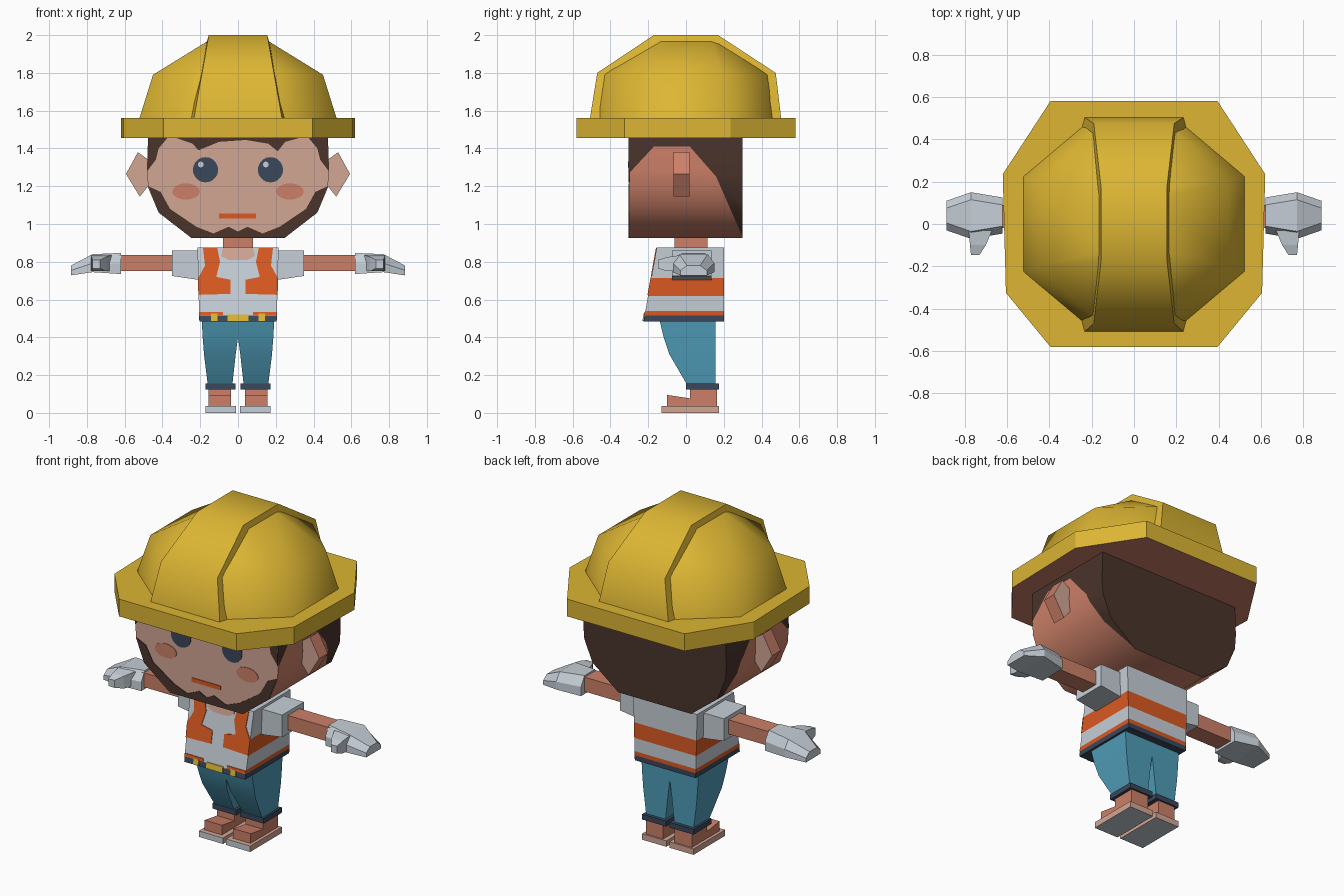
import bpy, bmesh, math
from mathutils import Vector

if "Cube" in bpy.data.objects:
    bpy.data.objects.remove(bpy.data.objects["Cube"])

# ---- colours ----
def lin(h):
    c = [int(h[i:i + 2], 16) / 255 for i in (0, 2, 4)]
    return [v / 12.92 if v < 0.04 else ((v + 0.055) / 1.055) ** 2.4 for v in c] + [1]

MATS = {}
for name, h in dict(yellow="DDB633", hair_brown="4A332B", skin="CC8068", pale_skin="D2A694",
                    light_grey="C6CFD7", orange="DB5A22", teal="4F9CB8", navy="3A475B").items():
    m = bpy.data.materials.new(name)
    m.diffuse_color = lin(h)
    m.use_nodes = True
    m.node_tree.nodes["Principled BSDF"].inputs["Base Color"].default_value = m.diffuse_color
    MATS[name] = m

# ---- helpers ----
def loft(name, rings, mat, smooth=None, rule=None, cuts=()):
    """Closed solid through equal-length rings; rule(centre, normal) may recolour faces."""
    bm = bmesh.new()
    vs = [[bm.verts.new(p) for p in r] for r in rings]
    n = len(rings[0])
    for a, b in zip(vs, vs[1:]):
        for i in range(n):
            j = (i + 1) % n
            bm.faces.new((a[i], a[j], b[j], b[i]))
    bm.faces.new(vs[0][::-1])
    bm.faces.new(vs[-1])
    bmesh.ops.recalc_face_normals(bm, faces=bm.faces)
    for co, no in cuts:
        bmesh.ops.bisect_plane(bm, geom=bm.verts[:] + bm.edges[:] + bm.faces[:],
                               plane_co=co, plane_no=no)
    slots = [mat]
    for f in bm.faces:
        f.smooth = smooth is not None
        f.normal_update()
        c = rule(f.calc_center_median(), f.normal) if rule else None
        if c:
            if c not in slots:
                slots.append(c)
            f.material_index = slots.index(c)
    me = bpy.data.meshes.new(name)
    bm.to_mesh(me)
    bm.free()
    if smooth is not None:
        me.set_sharp_from_angle(angle=math.radians(smooth))
    for s in slots:
        me.materials.append(MATS[s])
    ob = bpy.data.objects.new(name, me)
    bpy.context.scene.collection.objects.link(ob)
    return ob

def box(name, x, y, z, mat, **k):
    return loft(name, [[(x[0], y[0], h), (x[1], y[0], h), (x[1], y[1], h), (x[0], y[1], h)] for h in z], mat, **k)

def prism_y(name, pts, y0, y1, mat, **k):
    return loft(name, [[(x, y, z) for x, z in pts] for y in (y0, y1)], mat, **k)

def plate(name, pts, mat, yf=lambda z: -0.3, t=0.004):
    """Thin painted detail on a front surface y = yf(z)."""
    return loft(name, [[(x, yf(z) + d, z) for x, z in pts] for d in (0.001, -t)], mat)

def rect(x0, x1, z0, z1):
    return [(x0, z0), (x1, z0), (x1, z1), (x0, z1)]

def oval(cx, cz, rx, rz, n=20):
    return [(cx + rx * math.cos(math.tau * i / n), cz + rz * math.sin(math.tau * i / n)) for i in range(n)]

def mirrored(half):
    """Closed symmetric outline from a right half."""
    return half + [(-x, z) for x, z in reversed(half) if x]

def flip(pts, s):
    return [(s * p[0], *p[1:]) for p in pts]

# ---- helmet ----
brim = [(.395, -.58), (.605, -.325), (.62, .235), (.395, .58), (-.395, .58), (-.62, .235), (-.605, -.325), (-.395, -.58)]
loft("helmet_brim", [[(x, y, z) for x, y in brim] for z in (1.455, 1.56)], "yellow",
     rule=lambda c, n: "skin" if n.z < -.9 else None)

def dome_ring(z, xa, ya, xb, yb):
    q = [(xb, -yb), (xa, -ya), (xa, ya), (xb, yb)]
    return [(x, y, z) for x, y in q + [(-x, -y) for x, y in q]]

loft("helmet_dome", [dome_ring(1.55, .525, .225, .24, .465), dome_ring(1.79, .45, .2, .2, .43),
                     dome_ring(1.975, .15, .13, .13, .17)], "yellow", smooth=60)

ridge = [(-.51, 1.55, .235), (-.47, 1.8, .19), (-.17, 2, .155), (.17, 2, .155), (.475, 1.8, .19), (.505, 1.55, .235)]
loft("helmet_ridge", [[(-w, y, z), (w, y, z), (w + .02, y * .85, z - .07 * (z > 1.6)),
                       (-w - .02, y * .85, z - .07 * (z > 1.6))] for y, z, w in ridge], "yellow", smooth=50)

# ---- head: hair at the back and top, skin cheeks, pale face ----
outline = mirrored([(.245, .925), (.42, 1.06), (.475, 1.19), (.482, 1.28), (.475, 1.5)])
hairline = [((-.3, 1.27), (-.14, .13)), ((0, 1.41), (0, 1)), ((.02, 1.41), (.16, .14)), ((.16, 1.25), (.32, .14))]

def head_rule(c, n):
    if n.y < -.9:
        return "pale_skin"
    if n.y > .9 or any((c.y - p[0]) * d[0] + (c.z - p[1]) * d[1] > 0 for p, d in hairline):
        return "hair_brown"

prism_y("head", outline, -.3, .3, "skin", smooth=60, rule=head_rule,
        cuts=[(Vector((0, *p)), Vector((0, *d))) for p, d in hairline])
box("neck", (-.08, .08), (-.06, .115), (.86, .94), "skin")

# ---- face details ----
plate("beard", mirrored([(0, .96), (.05, .985), (.13, .95), (.22, .985), (.36, 1.08), (.41, 1.17), (.475, 1.2),
                         (.42, 1.06), (.245, .925)]), "hair_brown")
plate("fringe", [(-.34, 1.46), (-.24, 1.425), (-.21, 1.39), (-.1, 1.435), (.04, 1.445), (.16, 1.425),
                 (.21, 1.385), (.25, 1.435), (.34, 1.46)], "hair_brown")
plate("mouth", rect(-.1, .095, 1.03, 1.055), "orange")
for s, side in ((1, "right"), (-1, "left")):
    plate(f"sideburn_{side}", flip([(.37, 1.46), (.42, 1.4), (.435, 1.34), (.48, 1.28), (.475, 1.46)], s), "hair_brown")
    plate(f"eye_{side}", oval(s * .172, 1.287, .067, .067), "navy")
    plate(f"eye_glint_{side}", oval(s * .172 - .025, 1.315, .016, .016, 8), "light_grey", t=.006)
    plate(f"cheek_{side}", oval(s * .275, 1.172, .073, .043), "skin")
    prism_y(f"ear_{side}", flip([(.46, 1.33), (.53, 1.38), (.593, 1.265), (.52, 1.145), (.46, 1.22)], s),
            -.065, .018, "skin", rule=lambda c, n: "pale_skin" if abs(n.y) > .9 else None)

# ---- torso with hi-vis bands ----
front = lambda z: -.225 + (z - .485) * .18
levels = [.485, .515, .54, .62, .715, .875]
bands = ["navy", "orange", "light_grey", "orange", "light_grey"]

def vest_rule(c, n):
    if n.z < -.8:
        return "navy"
    if n.z > .8 or (n.y < -.8 and c.z > .515):
        return "light_grey"
    return bands[max(i for i in range(5) if c.z >= levels[i])]

loft("vest", [[(-w, front(z), z), (w, front(z), z), (w, .2, z), (-w, .2, z)]
              for z in levels for w in [.205 + (z - .485) * .025]], "light_grey", rule=vest_rule)
plate("neckline", mirrored([(.05, .81), (.09, .83), (.08, .873)]), "pale_skin", front)
plate("belt_buckle", rect(-.055, .055, .487, .522), "yellow", front, .006)
for s, side in ((1, "right"), (-1, "left")):
    plate(f"vest_panel_{side}", flip([(.04, .63), (.21, .625), (.212, .712), (.175, .78), (.185, .873), (.11, .873),
                                      (.095, .8), (.115, .72), (.04, .705)], s), "orange", front)
    plate(f"vest_hem_{side}", flip(rect(.08, .205, .517, .535), s), "orange", front)
    plate(f"belt_loop_{side}", flip(rect(.108, .142, .487, .525), s), "yellow", front, .006)

# ---- limbs ----
def hand_ring(x, y0, y1, z0, z1):
    zm = (z0 + z1) / 2
    return [(x, y0, z0), (x, y1, z0), (x, y1, zm), (x, y1 - .035, z1), (x, y0 + .035, z1), (x, y0, zm)]

def leg_ring(z, x0, x1, y0):
    return [(x0, y0, z), (x1, y0, z), (x1, .155, z), (x0, .155, z)]

for s, side in ((1, "right"), (-1, "left")):
    # sleeve, forearm, glove
    loft(f"sleeve_{side}", [flip([(x, -.075, z0), (x, .135, z0), (x, .135, .86), (x, -.075, .86)], s)
                            for x, z0 in ((.18, .7), (.35, .725))], "light_grey")
    box(f"forearm_{side}", (s * .33, s * .64), (-.02, .09), (.75, .837), "skin")
    loft(f"glove_{side}", [flip(hand_ring(*r), s) for r in ((.62, -.045, .125, .735, .847),
         (.77, -.07, .15, .745, .84), (.885, -.03, .11, .728, .78))], "light_grey")
    loft(f"thumb_{side}", [flip([(x0, y, z0), (x1, y, z0), (x1, y, z1), (x0, y, z1)], s)
         for y, x0, x1, z0, z1 in ((-.03, .67, .78, .75, .835), (-.1, .7, .775, .75, .825),
                                   (-.147, .73, .77, .765, .81))], "light_grey")
    # trouser leg, cuff, foot, sole
    loft(f"trouser_leg_{side}", [flip(leg_ring(*r), s) for r in ((.49, 0, .192, -.14), (.4, 0, .187, -.118),
         (.31, .012, .18, -.088), (.15, .03, .16, .005))], "teal", smooth=40)
    box(f"trouser_cuff_{side}", (s * .012, s * .173), (0, .175), (.123, .155), "navy")
    foot = [(-.1, .03), (-.1, .095), (.02, .077), (.02, .125), (.165, .125), (.165, .03)]
    loft(f"foot_{side}", [[(s * x, y, z) for y, z in foot] for x in (.038, .155)], "skin")
    box(f"sole_{side}", (s * .01, s * .173), (-.13, .175), (0, .036), "pale_skin",
        rule=lambda c, n: "light_grey" if n.z < -.5 or n.y < -.5 else None)
